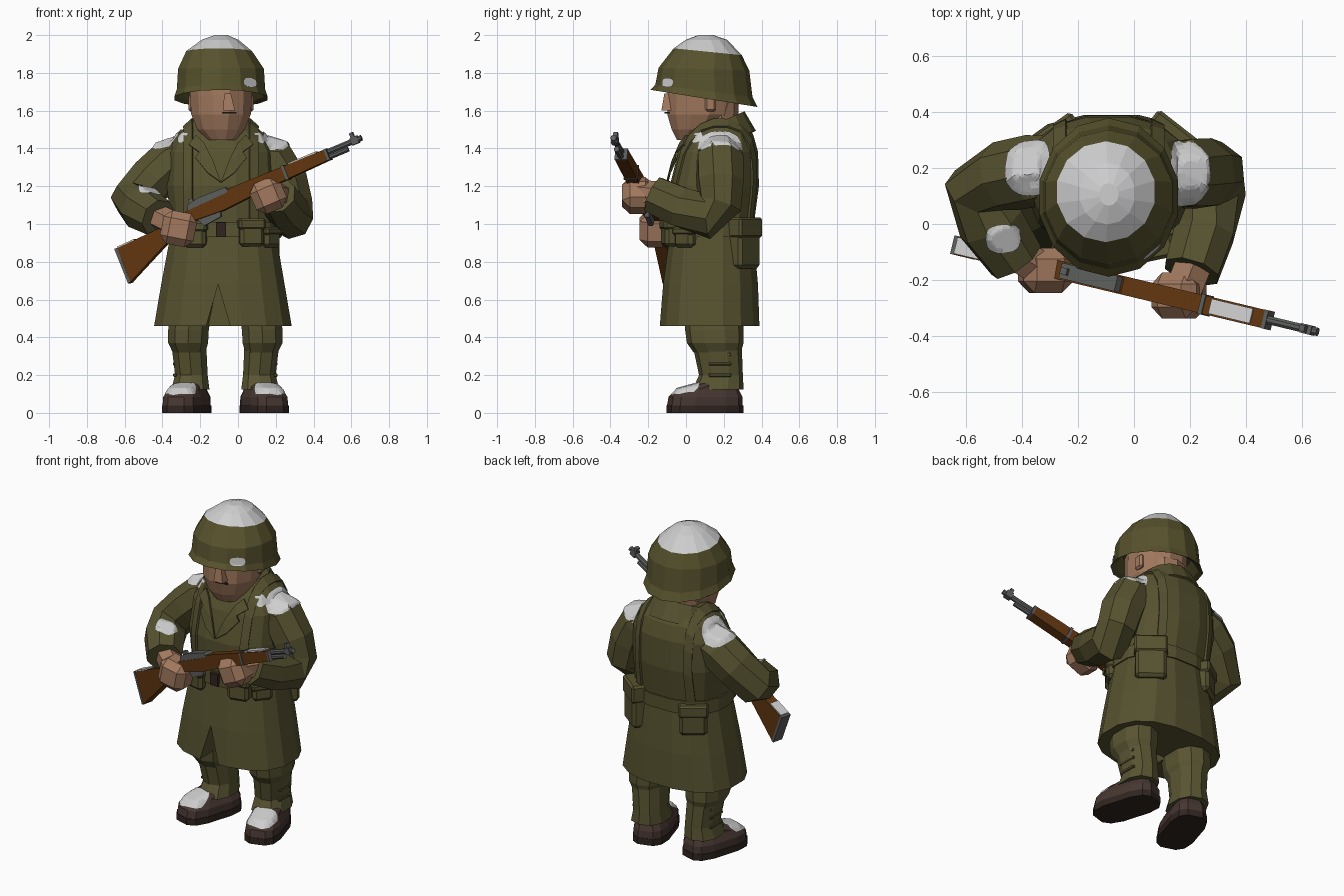
import bpy, bmesh, math
from mathutils import Vector, Matrix
from mathutils.bvhtree import BVHTree

if "Cube" in bpy.data.objects:
    bpy.data.objects.remove(bpy.data.objects["Cube"])


def material(name, r, g, b):
    m = bpy.data.materials.new(name)
    m.diffuse_color = (r, g, b, 1)
    m.use_nodes = True
    m.node_tree.nodes["Principled BSDF"].inputs["Base Color"].default_value = m.diffuse_color
    return m


OLIVE = material("olive cloth", .093, .084, .029)
HELM = material("helmet olive", .095, .084, .026)
TROUSER = material("trouser olive", .1, .091, .032)
SKIN = material("skin", .36, .19, .112)
SNOW = material("snow", .62, .62, .62)
WOOD = material("wood", .118, .036, .005)
METAL = material("gun metal", .105, .11, .105)
BOOT = material("boot leather", .062, .038, .031)
SOLE = material("dark sole", .03, .018, .014)
CX = -.09  # body axis


def mesh(name, verts, faces, mat, thick=0, matrix=None):
    me = bpy.data.meshes.new(name)
    me.from_pydata([tuple(v) for v in verts], [], faces)
    if matrix:
        me.transform(matrix)
    bm = bmesh.new()
    bm.from_mesh(me)
    bmesh.ops.recalc_face_normals(bm, faces=bm.faces)
    bm.to_mesh(me)
    bm.free()
    me.materials.append(mat)
    ob = bpy.data.objects.new(name, me)
    bpy.context.collection.objects.link(ob)
    if thick:
        sol = ob.modifiers.new("thickness", 'SOLIDIFY')
        sol.thickness, sol.offset = thick, 0
    return ob


def skin_rings(name, rings, mat, matrix=None):
    n, k = len(rings[0]), len(rings)
    faces = [(i * n + j, i * n + (j + 1) % n, (i + 1) * n + (j + 1) % n, (i + 1) * n + j)
             for i in range(k - 1) for j in range(n)]
    faces += [tuple(range(n)), tuple(range((k - 1) * n, k * n))]
    return mesh(name, [v for r in rings for v in r], faces, mat, 0, matrix)


def loft(name, rings, mat, n=12, e=1.0, matrix=None):
    """rings: (z, cx, cy, rx, ry, tilt); e below 1 gives squarer sections"""
    out = []
    for z, cx, cy, rx, ry, *t in rings:
        ring = []
        for j in range(n):
            a = math.tau * (j + .5) / n
            c, s = math.cos(a), math.sin(a)
            x, y = rx * math.copysign(abs(c) ** e, c), ry * math.copysign(abs(s) ** e, s)
            ring.append((cx + x, cy + y, z + (t[0] * y if t else 0)))
        out.append(ring)
    return skin_rings(name, out, mat, matrix)


def tube(name, pts, radii, mat, n=8):
    p = [Vector(q) for q in pts]
    ref = sum(((p[i] - p[i - 1]).cross(p[i + 1] - p[i]) for i in range(1, len(p) - 1)), Vector())
    ref = ref.normalized() if ref.length > 1e-6 else Vector((0, 0, 1))
    rings = []
    for i, q in enumerate(p):
        t = (p[min(i + 1, len(p) - 1)] - p[max(i - 1, 0)]).normalized()
        s = t.cross(ref).normalized()
        u = s.cross(t)
        rings.append([q + radii[i] * (math.cos(a) * s + math.sin(a) * u)
                      for a in (math.tau * (j + .5) / n for j in range(n))])
    return skin_rings(name, rings, mat)


def box(name, loc, size, mat, bevel=.015, rot=None):
    bm = bmesh.new()
    bmesh.ops.create_cube(bm, size=1)
    bmesh.ops.scale(bm, vec=size, verts=bm.verts)
    if bevel:
        bmesh.ops.bevel(bm, geom=bm.edges[:], offset=bevel, segments=1, affect='EDGES')
    bmesh.ops.transform(bm, matrix=Matrix.Translation(loc) @ (rot or Matrix()), verts=bm.verts)
    me = bpy.data.meshes.new(name)
    bm.to_mesh(me)
    bm.free()
    me.materials.append(mat)
    ob = bpy.data.objects.new(name, me)
    bpy.context.collection.objects.link(ob)
    return ob


def slab(name, poly, half, mat, matrix=None):
    """profile in x/z, extruded along y"""
    return skin_rings(name, [[(u, s * half, v) for u, v in poly] for s in (-1, 1)], mat, matrix)


def bvh(obs):
    vs, fs = [], []
    for o in obs:
        k = len(vs)
        vs += [v.co.copy() for v in o.data.vertices]
        fs += [[k + i for i in f.vertices] for f in o.data.polygons]
    return BVHTree.FromPolygons(vs, fs)


def snow(name, obs, c, d, rx, ry):
    """thin disc of snow laid on the surface of the given objects"""
    tree, c, d = bvh(obs), Vector(c), Vector(d).normalized()
    a = Vector((0, 1, 0) if d.z > .6 else (0, 0, 1)).cross(d).normalized()
    b = d.cross(a)
    K, N, vs = 8, 16, []
    for i in range(K + 1):
        for j in range(N):
            t = math.tau * j / N
            co, si = math.cos(t), math.sin(t)
            o = c + d * .3 + (a * rx * math.copysign(abs(co) ** .7, co) + b * ry * math.copysign(abs(si) ** .7, si)) * i / K
            hit, nor, _, _ = tree.ray_cast(o, -d, .42)
            vs.append(hit + d * .007 if hit else None)
    fs = [(i * N + j, i * N + (j + 1) % N, (i + 1) * N + (j + 1) % N, (i + 1) * N + j)
          for i in range(K) for j in range(N)]
    fs = [f for f in fs if all(vs[q] for q in f)]
    return mesh(name, [v or c for v in vs], fs, SNOW)


# Coat with the front slit
coat = loft("coat", [(.46, -.08, .125, .37, .268), (.68, -.08, .13, .332, .255), (.92, -.078, .135, .288, .228),
                     (1.0, -.08, .138, .278, .225), (1.2, CX, .15, .292, .24), (1.38, CX, .17, .285, .215),
                     (1.47, CX, .18, .24, .18), (1.55, CX, .18, .15, .13)], OLIVE, 16, .82)
cutter = slab("slit_cutter", [(-.18, .42), (-.03, .42), (-.105, .68)], .2, OLIVE, Matrix.Translation((0, -.12, 0)))
cut = coat.modifiers.new("slit", 'BOOLEAN')
cut.operation, cut.object = 'DIFFERENCE', cutter
cutter.hide_render = True
cutter.hide_set(True)

# Arms and hands
right_arm = tube("right_arm", [(-.27, .2, 1.36), (-.36, .19, 1.32), (-.46, .17, 1.23), (-.555, .12, 1.125),
                               (-.51, .0, 1.085), (-.42, -.13, 1.03)], [.115, .13, .128, .122, .122, .105], OLIVE)
left_arm = tube("left_arm", [(.08, .18, 1.37), (.18, .18, 1.34), (.245, .18, 1.22), (.28, .18, 1.1), (.28, .12, 1.04),
                             (.25, -.03, 1.09), (.205, -.17, 1.155)], [.115, .13, .13, .12, .12, .114, .105], OLIVE)
tilt = Matrix.Rotation(-math.radians(23), 4, 'Y')
box("right_hand", (-.315, -.165, .975), (.18, .16, .18), SKIN, .04, tilt @ Matrix.Rotation(.6, 4, 'Y'))
box("left_hand", (.16, -.255, 1.15), (.175, .165, .175), SKIN, .042, tilt)
tube("right_wrist", [(-.43, -.1, 1.04), (-.33, -.16, .99)], [.07, .07], SKIN, 6)
tube("left_wrist", [(.21, -.15, 1.15), (.17, -.25, 1.16)], [.075, .075], SKIN, 6)

# Collar around the neck, open at the front
cv, cf, A = [], [], 12
for rx, ry, drop in ((.215, .195, .1), (.17, .14, 0), (.145, .115, .1)):
    for j in range(A + 1):
        t = math.radians(-55 + 290 * j / A)
        y = .17 + .14 * math.sin(t)
        cv.append((CX + rx * math.cos(t), .17 + ry * math.sin(t), 1.47 + .43 * (y - .03) - drop))
cf = [(r * (A + 1) + j, r * (A + 1) + j + 1, (r + 1) * (A + 1) + j + 1, (r + 1) * (A + 1) + j)
      for r in range(2) for j in range(A)]
mesh("collar", cv, cf, OLIVE, .012)

# Lapels and shoulder straps follow the coat surface
body = bvh([coat])
for s, side in ((-1, "right"), (1, "left")):
    lv = []
    for dx, z in ((0, 1.22), (.07, 1.27), (.135, 1.35), (.115, 1.38), (.17, 1.42), (.13, 1.47), (.09, 1.43), (.04, 1.33)):
        hit = body.ray_cast(Vector((CX + s * dx, -1, z)), Vector((0, 1, 0)))[0]
        lv.append(hit + Vector((0, -.018, 0)))
    mesh(side + "_lapel", lv, [(0, 1, 7), (1, 2, 3, 7), (3, 4, 5, 6), (3, 6, 7)], OLIVE, .012)
    sv = []
    for i in range(25):
        a = math.radians(180 * i / 24)
        d = Vector((0, math.cos(a), math.sin(a)))
        for dx in (.15, .195):
            sv.append(body.ray_cast(Vector((CX + s * dx, .15, .98)) + d, -d)[0] + d * .006)
    mesh(side + "_strap", sv, [(2 * i, 2 * i + 1, 2 * i + 3, 2 * i + 2) for i in range(24)], OLIVE, .016)

# Belt, buckle, pouches and bags
loft("belt", [(.93, -.078, .135, .294, .237), (1.01, -.08, .137, .288, .235)], OLIVE, 16, .82)
box("buckle", (CX, -.1, .97), (.055, .025, .075), SOLE, 0)
for name, x, y, z, w, dp, h, deg in (("front_left_pouch", .07, -.085, .955, .13, .075, .15, 12),
                                     ("front_right_pouch", -.225, -.08, .945, .12, .075, .14, -12),
                                     ("side_left_pouch", .165, .0, .93, .12, .07, .11, 52),
                                     ("canteen", -.265, .305, .9, .16, .1, .19, 35),
                                     ("back_bag", .13, .305, .9, .18, .1, .27, -38)):
    R = Matrix.Rotation(math.radians(deg), 4, 'Z')
    box(name, (x, y, z), (w, dp, h), OLIVE, .018, R)
    box(name + "_flap", (x, y, z + h * .3), (w + .014, dp + .014, h * .4), OLIVE, .012, R)

# Legs, gaiters and boots
M = -.067
for s, side in ((-1, "right"), (1, "left")):
    def X(v): return M + s * v
    loft(side + "_trouser", [(.62, X(.17), .14, .12, .15), (.44, X(.195), .15, .112, .155),
                             (.37, X(.197), .155, .11, .15), (.32, X(.192), .165, .09, .125)], TROUSER, 10, .85)
    loft(side + "_gaiter", [(.36, X(.193), .165, .096, .13), (.2, X(.18), .185, .09, .116),
                            (.125, X(.185), .17, .105, .135)], TROUSER, 10, .85)
    for z in (.2, .26, .31):
        box(side + "_gaiter_strap", (X(.266), .18, z), (.02, .12, .018), TROUSER, .004)
    c = X(.205)
    P = Matrix.Translation((c, .1, 0)) @ Matrix.Rotation(s * math.radians(17), 4, 'Z') @ Matrix.Translation((-c, -.1, 0))
    loft(side + "_sole", [(0, c, .1, .108, .203), (.04, c, .1, .108, .203)], SOLE, 12, .62, P)
    boot = loft(side + "_boot", [(.04, c, .1, .104, .2), (.085, c, .103, .102, .195), (.125, c, .115, .082, .165),
                                 (.155, c, .17, .078, .105)], BOOT, 12, .62, P)
    snow(side + "_boot_snow", [boot], (c + s * .03, -.0, .12), (0, -.15, 1), .082, .08)

# Head
loft("neck", [(1.42, CX, .15, .12, .12), (1.65, CX, .15, .13, .13)], SKIN, 10)
loft("head", [(1.445, CX + .005, .01, .075, .06), (1.50, CX, .05, .13, .13), (1.58, CX, .075, .163, .18),
              (1.68, CX, .085, .17, .19), (1.8, CX, .09, .17, .19)], SKIN, 12)
loft("nose", [(1.6, -.048, -.095, .045, .05), (1.69, -.055, -.09, .025, .035)], SKIN, 4)
box("mouth", (-.045, -.1, 1.588), (.075, .012, .008), SOLE, 0, Matrix.Rotation(.2, 4, 'Z'))
for s in (-1, 1):
    box("ear", (CX + s * .158, .13, 1.64), (.03, .06, .09), SKIN, .012)

# Helmet with a snow cap
HY = .095
helmet = loft("helmet", [(1.74, CX, HY, .19, .2, -.1), (1.68, CX, HY, .23, .25, -.16), (1.665, CX, HY, .253, .283, -.16),
                         (1.705, CX, HY, .24, .257, -.13), (1.82, CX, HY, .233, .24, -.03), (1.912, -.1, .115, .178, .18, -.1),
                         (1.975, -.095, .108, .1, .11), (2.0, CX, .105, .035, .04)], HELM, 14)
helmet.data.materials.append(SNOW)
for f in helmet.data.polygons:
    f.material_index = int(f.center.z > 1.92)
snow("helmet_snow", [helmet], (.06, -.09, 1.745), (.5, -.75, .35), .045, .024)

# Snow on shoulders, collar and sleeve
snow("left_shoulder_snow", [left_arm, coat], (.2, .18, 1.45), (.55, 0, 1), .08, .118)
snow("right_shoulder_snow", [right_arm, coat], (-.37, .2, 1.43), (-.5, 0, 1), .095, .1)
snow("left_collar_snow", [left_arm, coat], (.115, .05, 1.47), (.3, -.7, 1), .035, .035)
snow("right_collar_snow", [right_arm, coat], (-.29, .06, 1.46), (-.3, -.7, 1), .035, .035)
snow("sleeve_snow", [right_arm], (-.465, -.05, 1.16), (-.1, -.2, 1), .06, .052)

# Rifle: built along its barrel, then turned into the hands
ax = Vector((1, -.239, .42)).normalized()
ay = Vector((0, 0, 1)).cross(ax).normalized()
G = Matrix((ax, ay, ax.cross(ay))).transposed().to_4x4()
G = Matrix.Translation((0, -.228, 1.167)) @ G @ Matrix.Diagonal((1.02, 1, 1, 1))
slab("rifle_butt", [(-.7, -.027), (-.42, -.015), (-.28, .012), (-.28, -.05), (-.36, -.075), (-.47, -.115), (-.7, -.22)],
     .033, WOOD, G)
slab("rifle_forestock", [(-.28, .012), (-.05, .02), (-.03, .036), (.52, .03), (.52, -.03), (.1, -.045), (-.1, -.06), (-.28, -.05)],
     .033, WOOD, G)


def gun_bar(name, u0, u1, v0, v1, half, mat=METAL):
    slab(name, [(u0, v0), (u1, v0), (u1, v1), (u0, v1)], half, mat, G)


gun_bar("butt_plate", -.715, -.7, -.222, -.025, .034)
slab("receiver", [(-.28, .01), (-.27, .04), (-.2, .054), (-.05, .05), (-.03, .01)], .028, METAL, G)
gun_bar("rear_sight", -.26, -.235, .04, .066, .012)
slab("trigger_guard", [(-.25, -.05), (-.12, -.055), (-.13, -.085), (-.23, -.095)], .012, METAL, G)
gun_bar("stock_band", .27, .285, -.042, .039, .037)
gun_bar("stock_cap", .512, .526, -.031, .031, .034)
tube("barrel", [G @ Vector((u, 0, .014)) for u in (.5, .718)], [.016, .016], METAL)
tube("gas_tube", [G @ Vector((u, 0, -.014)) for u in (.5, .63)], [.015, .015], METAL)
gun_bar("front_sight_base", .66, .7, -.006, .034, .017)
gun_bar("front_sight", .665, .685, .03, .06, .012)
gun_bar("stock_snow", .31, .47, .031, .039, .027, SNOW)
slab("butt_snow", [(-.7, -.027), (-.6, -.023), (-.6, -.016), (-.7, -.02)], .03, SNOW, G)
